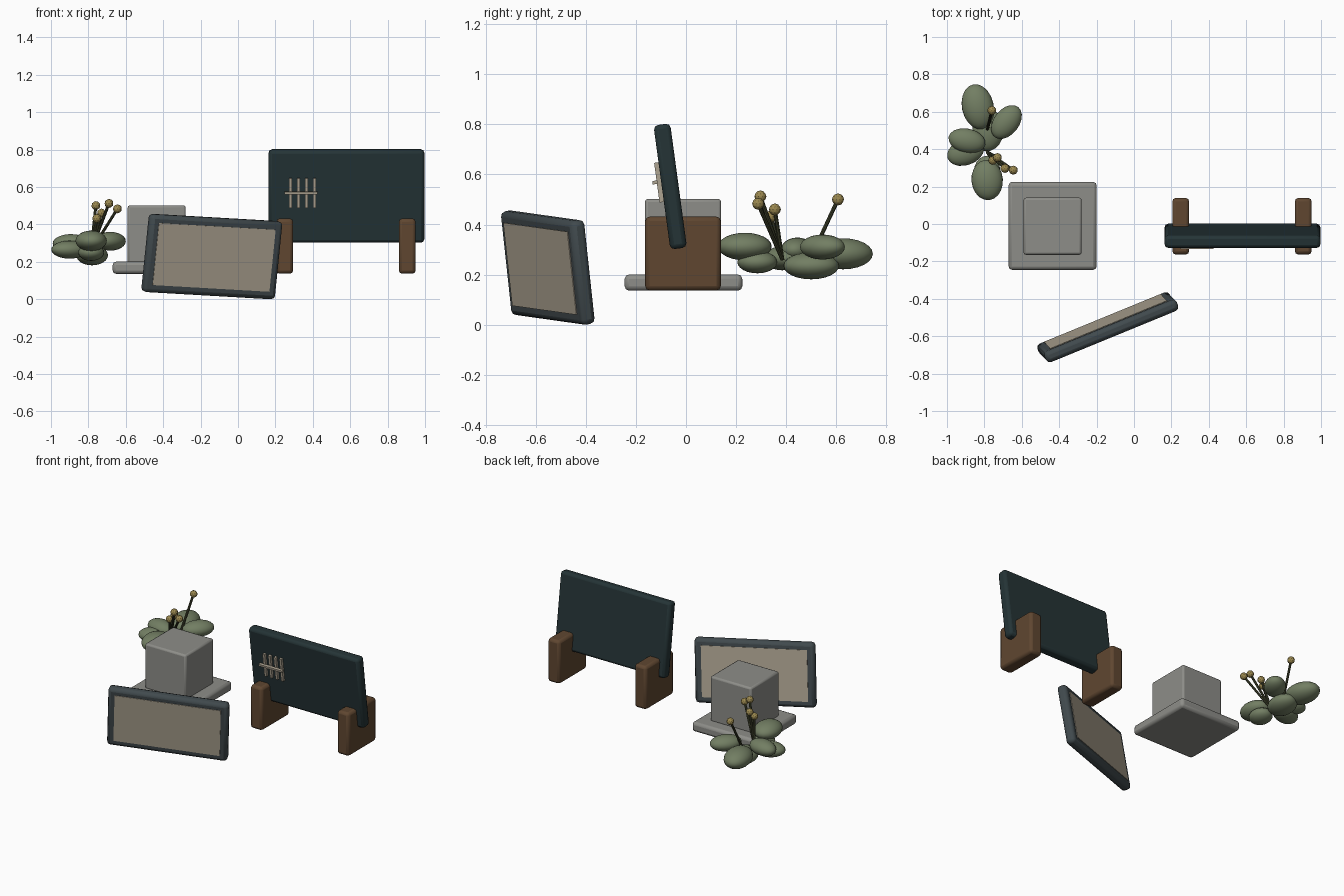
import bpy
import math
from mathutils import Matrix, Vector

if "Cube" in bpy.data.objects:
    bpy.data.objects.remove(bpy.data.objects["Cube"], do_unlink=True)


def material(name, color):
    m = bpy.data.materials.new(name)
    m.use_nodes = True
    m.diffuse_color = (*color, 1)
    m.node_tree.nodes["Principled BSDF"].inputs["Base Color"].default_value = (*color, 1)
    return m


teal = material("dark_teal", (0.018, 0.034, 0.037))
slate = material("slate", (0.052, 0.068, 0.075))
brown = material("brown_wood", (0.115, 0.062, 0.03))
stone = material("grey_stone", (0.27, 0.27, 0.25))
cream = material("cream", (0.42, 0.37, 0.285))
sage = material("sage_green", (0.17, 0.21, 0.125))
olive = material("dark_olive", (0.05, 0.055, 0.025))
gold = material("gold", (0.33, 0.25, 0.08))


def finish(name, mat, smooth=True):
    ob = bpy.context.object
    ob.name = name
    ob.data.materials.append(mat)
    if smooth:
        bpy.ops.object.shade_smooth_by_angle(angle=math.radians(35))
    return ob


def box(name, size, loc, mat, bevel=0.0, frame=Matrix()):
    """Bevelled box placed at loc inside a part's own frame."""
    bpy.ops.mesh.primitive_cube_add(size=1)
    bpy.context.object.data.transform(Matrix.Diagonal((*size, 1)))
    ob = finish(name, mat)
    if bevel:
        mod = ob.modifiers.new("Bevel", "BEVEL")
        mod.width = bevel
        mod.segments = 2
    ob.matrix_world = frame @ Matrix.Translation(loc)
    return ob


def rod(name, a, b, radius, mat):
    a, b = Vector(a), Vector(b)
    bpy.ops.mesh.primitive_cylinder_add(vertices=8, radius=radius, depth=(b - a).length)
    ob = finish(name, mat)
    ob.matrix_world = Matrix.Translation((a + b) / 2) @ (b - a).to_track_quat("Z", "Y").to_matrix().to_4x4()


# Stone plinth and block
box("plinth_base", (0.47, 0.47, 0.065), (-0.435, -0.01, 0.168), stone, 0.018)
box("plinth_block", (0.31, 0.305, 0.31), (-0.435, -0.012, 0.347), stone, 0.012)

# Leaning board with its two feet
lean = Matrix.Translation((0.58, -0.063, 0.552)) @ Matrix.Rotation(0.135, 4, "X")
box("board", (0.832, 0.067, 0.5), (0, 0, 0), teal, 0.018, lean)
for side, x in (("right", 0.25), ("left", 0.905)):
    box("foot_" + side, (0.09, 0.302, 0.295), (x, -0.012, 0.284), brown, 0.018)

# Tally strokes on the board
for i in range(4):
    box("tally_stroke", (0.016, 0.02, 0.16), (-0.298 + i * 0.042, -0.041, 0.022), cream, 0, lean)
box("tally_crossbar", (0.176, 0.02, 0.014), (-0.243, -0.058, 0.024), cream, 0, lean)

# Tilted framed panel, cream on both faces
u = Vector((0.695, 0.285, -0.04)).normalized()
n = u.cross(Vector((0.04, -0.045, 0.41))).normalized()
v = n.cross(u)
tilt = Matrix((u, -n, v)).transposed().to_4x4()
tilt.translation = (-0.14, -0.552, 0.228)
box("panel_frame", (0.765, 0.064, 0.42), (0, 0, 0), slate, 0.022, tilt)
for side in (-1, 1):
    box("panel_face", (0.675, 0.006, 0.335), (0, side * 0.032, 0), cream, 0, tilt)

# Plump leaves: centre, half sizes, turn about z in degrees
leaves = [
    ((-0.835, 0.627, 0.283), (0.085, 0.122, 0.062), 12),
    ((-0.682, 0.545, 0.31), (0.068, 0.102, 0.05), -38),
    ((-0.893, 0.445, 0.298), (0.1, 0.065, 0.05), -12),
    ((-0.9, 0.385, 0.265), (0.102, 0.07, 0.048), 20),
    ((-0.785, 0.235, 0.312), (0.084, 0.108, 0.055), 5),
    ((-0.78, 0.5, 0.235), (0.085, 0.112, 0.054), -8),
    ((-0.785, 0.285, 0.25), (0.07, 0.08, 0.045), 0),
]
for loc, size, turn in leaves:
    bpy.ops.mesh.primitive_uv_sphere_add(segments=20, ring_count=12, radius=1)
    leaf = finish("leaf", sage)
    leaf.location, leaf.scale = loc, size
    leaf.rotation_euler.z = math.radians(turn)

# Stems with gold buds
near, far = (-0.785, 0.385, 0.26), (-0.785, 0.5, 0.27)
buds = [
    (far, (-0.76, 0.607, 0.5)),
    (near, (-0.69, 0.297, 0.512)),
    (near, (-0.645, 0.288, 0.483)),
    (near, (-0.73, 0.355, 0.46)),
    (near, (-0.755, 0.34, 0.432)),
]
for root, tip in buds:
    rod("stem", root, tip, 0.008, olive)
    bpy.ops.mesh.primitive_ico_sphere_add(subdivisions=2, radius=0.024, location=tip)
    finish("bud", gold, smooth=False)
